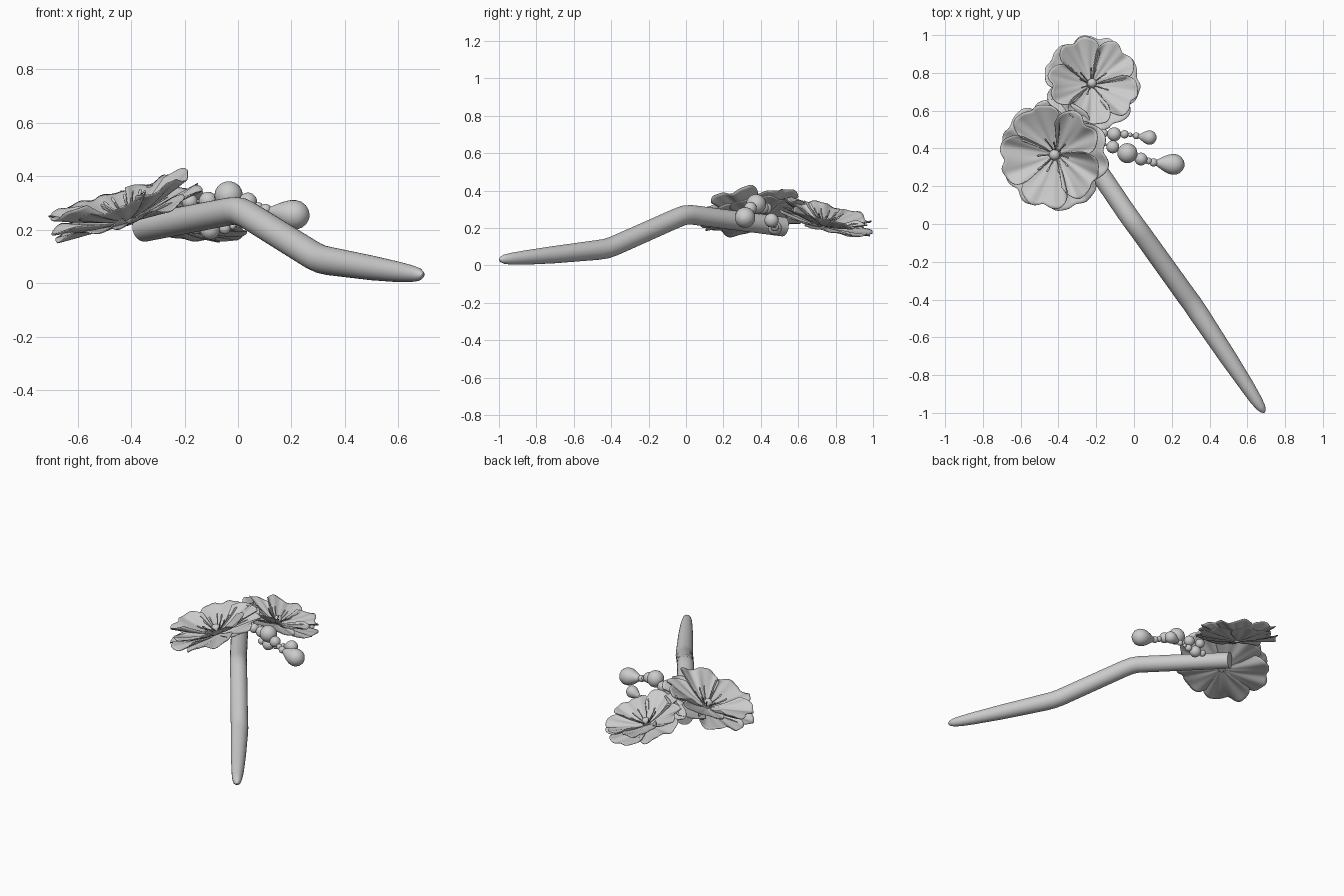
import bpy, math, random
from mathutils import Vector, Matrix

if "Cube" in bpy.data.objects:
    bpy.data.objects.remove(bpy.data.objects["Cube"])

random.seed(4)


def mesh_object(name, verts, faces, matrix=None):
    me = bpy.data.meshes.new(name)
    me.from_pydata(verts, [], faces)
    if matrix:
        me.transform(matrix)
    for p in me.polygons:
        p.use_smooth = True
    ob = bpy.data.objects.new(name, me)
    bpy.context.collection.objects.link(ob)
    return ob


def tube(name, pts, radii, matrix=None, sides=24):
    """Sweep a circle along a path, with flat end caps."""
    pts = [Vector(p) for p in pts]
    verts, faces = [], []
    for i, p in enumerate(pts):
        d = (pts[min(i + 1, len(pts) - 1)] - pts[max(i - 1, 0)]).normalized()
        side = d.cross(Vector((0, 0, 1)))
        side = side.normalized() if side.length > 1e-4 else Vector((1, 0, 0))
        up = side.cross(d)
        for k in range(sides):
            a = 2 * math.pi * k / sides
            verts.append(p + radii[i] * (math.cos(a) * side + math.sin(a) * up))
    for i in range(len(pts) - 1):
        for k in range(sides):
            n = (k + 1) % sides
            faces.append((i * sides + k, i * sides + n, (i + 1) * sides + n, (i + 1) * sides + k))
    faces.append(tuple(reversed(range(sides))))
    faces.append(tuple(range((len(pts) - 1) * sides, len(pts) * sides)))
    ob = mesh_object(name, verts, faces, matrix)
    ob.data.polygons[-1].use_smooth = ob.data.polygons[-2].use_smooth = False
    return ob


def bead(name, loc, r):
    bpy.ops.mesh.primitive_uv_sphere_add(segments=24, ring_count=14, radius=r, location=loc)
    ob = bpy.context.object
    ob.name = name
    bpy.ops.object.shade_smooth()
    return ob


def drop(name, tip, end, r):
    """Teardrop with its point at tip and its round bottom at end."""
    tip, end = Vector(tip), Vector(end)
    prof = [(0, .22), (.1, .36), (.25, .62), (.4, .84), (.52, .96), (.63, 1), (.76, .95),
            (.87, .77), (.95, .5), (.99, .22), (1, .02)]
    return tube(name, [tip.lerp(end, t) for t, _ in prof], [r * f for _, f in prof])


def petal(name, length, half_angle, rise, turn, matrix):
    """Notched, rippled petal swept out in polar coordinates."""
    nu, nv = 28, 16
    ph = random.uniform(0, 6)
    rise *= random.uniform(0.85, 1.15)
    verts, faces = [], []
    for j in range(nv + 1):
        t = 0.04 + 0.96 * j / nv
        for i in range(nu + 1):
            s = 2 * i / nu - 1
            edge = math.sqrt(1 - 0.6 * abs(s) ** 4) - 0.07 * math.exp(-(s / 0.16) ** 2)
            rad = length * t * edge * (1 + 0.015 * math.sin(9 * s + ph))
            a = turn + s * half_angle
            z = rise * t ** 1.4 + 0.02 * s * t
            z += 0.022 * t * math.sin(7 * s + ph + 2 * t) + 0.011 * t * math.sin(14 * s + 2 * ph)
            z += 0.025 * t ** 4 * math.sin(5 * s + 3 * ph)
            z -= 0.03 * math.exp(-(s / 0.25) ** 2) * t * (1 - t)
            verts.append((rad * math.cos(a), rad * math.sin(a), z))
    w = nu + 1
    for j in range(nv):
        for i in range(nu):
            faces.append((j * w + i, (j + 1) * w + i, (j + 1) * w + i + 1, j * w + i + 1))
    ob = mesh_object(name, verts, faces, matrix)
    m = ob.modifiers.new("thickness", "SOLIDIFY")
    m.thickness = 0.004
    m.offset = 0


def flower(name, centre, normal, size, gap_deg):
    q = Vector((0, 0, 1)).rotation_difference(Vector(normal).normalized())
    mat = Matrix.Translation(centre) @ q.to_matrix().to_4x4() @ Matrix.Scale(size, 4)
    for k in range(5):
        a = math.radians(gap_deg + 72 * k)
        petal(f"{name}_outer_petal_{k}", 1.0, math.radians(44), 0.13, a, mat)
        petal(f"{name}_inner_petal_{k}", 0.93, math.radians(40), 0.3, a + math.radians(36), mat
              @ Matrix.Translation((0, 0, 0.03)))
    # stamens and centre bead
    for k in range(10):
        a = math.radians(36 * k + random.uniform(-9, 9))
        l = random.uniform(0.25, 0.36)
        path = [(l * f * math.cos(a), l * f * math.sin(a), 0.05 + h)
                for f, h in ((0.1, 0), (0.4, .08), (0.75, .17), (0.92, .23), (1, .26))]
        tube(f"{name}_stamen_{k}", path, [.012, .012, .012, .02, .012], mat, 8)
    bead(f"{name}_centre", mat @ Vector((0, 0, 0.12)), 0.095 * size)
    # short stalk under the bloom
    tube(f"{name}_base", [(0, 0, -0.04), (0, 0, 0.02), (0, 0, .08)], [.05, .1, .1], mat)


# Bent, tapering pin shaft
tube("pin_shaft",
     [(-.352, .52, .207), (-.04, .06, .267), (-.015, .025, .271), (.01, -.01, .268), (.04, -.05, .253),
      (.28, -.385, .104), (.31, -.425, .090), (.34, -.47, .083), (.5, -.71, .057), (.6, -.86, .042),
      (.645, -.93, .036), (.672, -.97, .033), (.685, -.99, .032), (.691, -.999, .032)],
     [.052, .052, .052, .052, .052, .053, .053, .053, .046, .038, .032, .025, .015, .003], sides=32)

# Two blossoms
flower("large_blossom", (-.41, .37, .23), (-.32, -.13, 1), .302, 78)
flower("small_blossom", (-.228, .738, .205), (.2, .27, 1), .262, 80)

# Bead strands: (x, y, z, radius)
strands = {
    "short_strand": [(-.16, .48, .205, .022), (-.105, .475, .2, .037), (-.05, .475, .205, .022),
                     (-.02, .472, .213, .012), (.012, .467, .222, .018)],
    "long_strand": [(-.18, .43, .305, .03), (-.112, .408, .308, .034), (-.035, .375, .328, .053),
                    (.037, .344, .305, .034), (.076, .334, .285, .018), (.103, .326, .275, .022)],
}
for name, beads in strands.items():
    for i, (x, y, z, r) in enumerate(beads):
        bead(f"{name}_bead_{i}", (x, y, z), r)
    tube(f"{name}_thread", [b[:3] for b in beads], [.006] * len(beads), sides=8)
drop("short_strand_drop", (.022, .465, .226), (.118, .453, .25), .038)
drop("long_strand_drop", (.11, .325, .272), (.267, .31, .247), .055)
